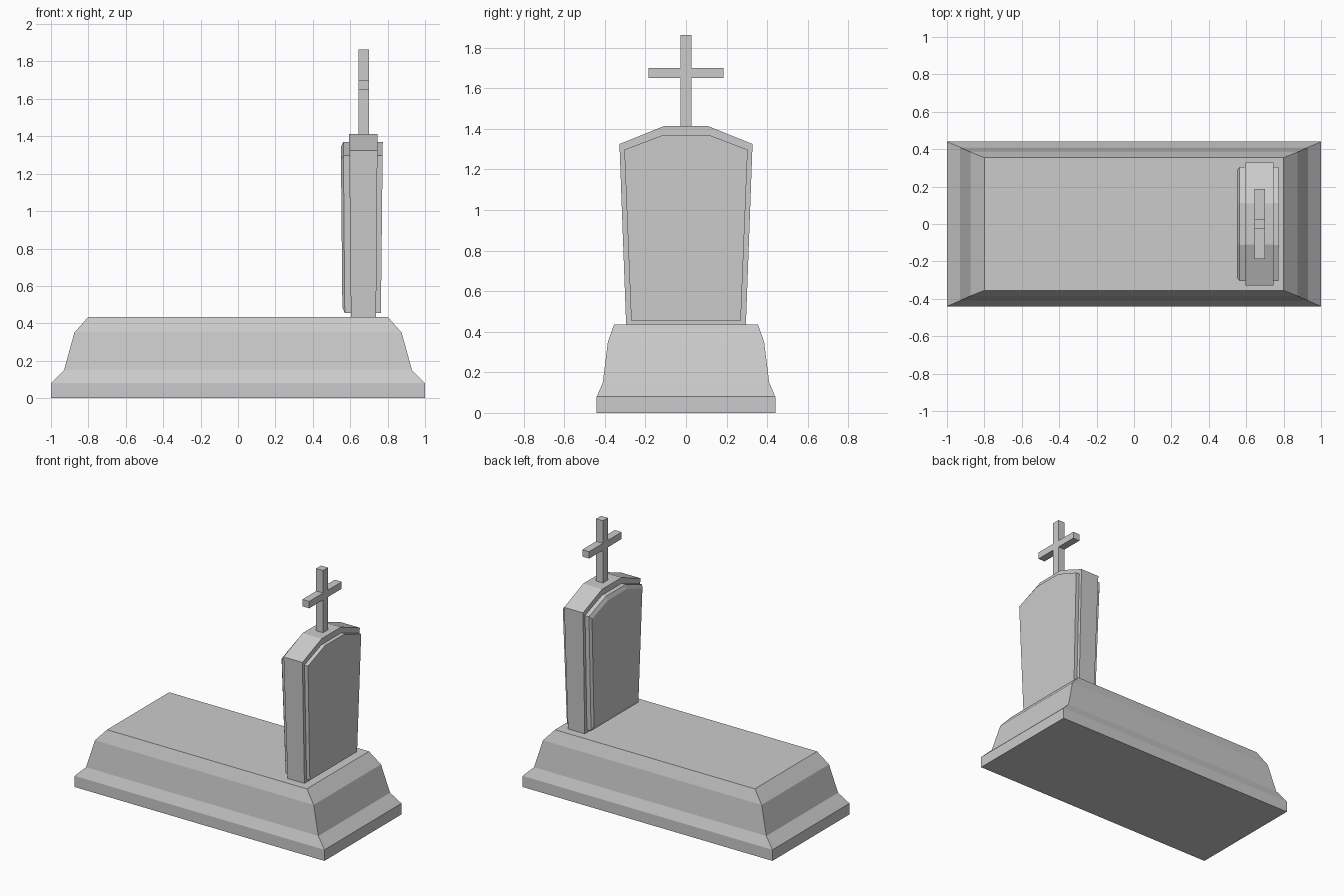
import bpy

if "Cube" in bpy.data.objects:
    bpy.data.objects.remove(bpy.data.objects["Cube"])


def loft(name, rings):
    """Skin a stack of equal-sized point rings and cap both ends."""
    n = len(rings[0])
    verts = [p for ring in rings for p in ring]
    faces = [tuple(range(n))[::-1], tuple(range(len(verts) - n, len(verts)))]
    for k in range(len(rings) - 1):
        for i in range(n):
            j = (i + 1) % n
            faces.append((k * n + i, k * n + j, (k + 1) * n + j, (k + 1) * n + i))
    mesh = bpy.data.meshes.new(name)
    mesh.from_pydata(verts, [], faces)
    obj = bpy.data.objects.new(name, mesh)
    bpy.context.collection.objects.link(obj)
    return obj


def rect(hx, hy, z):
    return [(-hx, -hy, z), (hx, -hy, z), (hx, hy, z), (-hx, hy, z)]


def outline(half, x_low, x_high):
    """Mirror a half profile (y, z) in y; x leans from bottom to top."""
    z0, z1 = half[0][1], half[-1][1]
    pts = half + [(-y, z) for y, z in reversed(half)]
    return [(x_low + (x_high - x_low) * (z - z0) / (z1 - z0), y, z) for y, z in pts]


# Stepped, sloping grave plinth
loft("plinth", [rect(1.0, 0.44, 0), rect(1.0, 0.44, 0.08), rect(0.93, 0.41, 0.15),
                rect(0.875, 0.385, 0.35), rect(0.80, 0.355, 0.435)])

# Headstone slab, slightly wider and thicker at the top
slab = [(0.295, 0.43), (0.328, 1.325), (0.11, 1.413)]
loft("headstone", [outline(slab, 0.604, 0.594), outline(slab, 0.738, 0.746)])

# Raised panels: plain on the outer side, bevelled on the grave side
panel = [(0.27, 0.455), (0.304, 1.297), (0.112, 1.37)]
inner = [(0.254, 0.485), (0.288, 1.278), (0.105, 1.343)]
loft("outer_panel", [outline(panel, 0.72, 0.72), outline(panel, 0.764, 0.774)])
loft("inner_panel", [outline(inner, 0.558, 0.550), outline(panel, 0.571, 0.563),
                     outline(panel, 0.62, 0.62)])

# Cross as one solid outline
half_cross = [(0.028, 1.40), (0.028, 1.65), (0.186, 1.65), (0.186, 1.70),
              (0.028, 1.70), (0.028, 1.863)]
loft("cross", [outline(half_cross, x, x) for x in (0.645, 0.70)])
